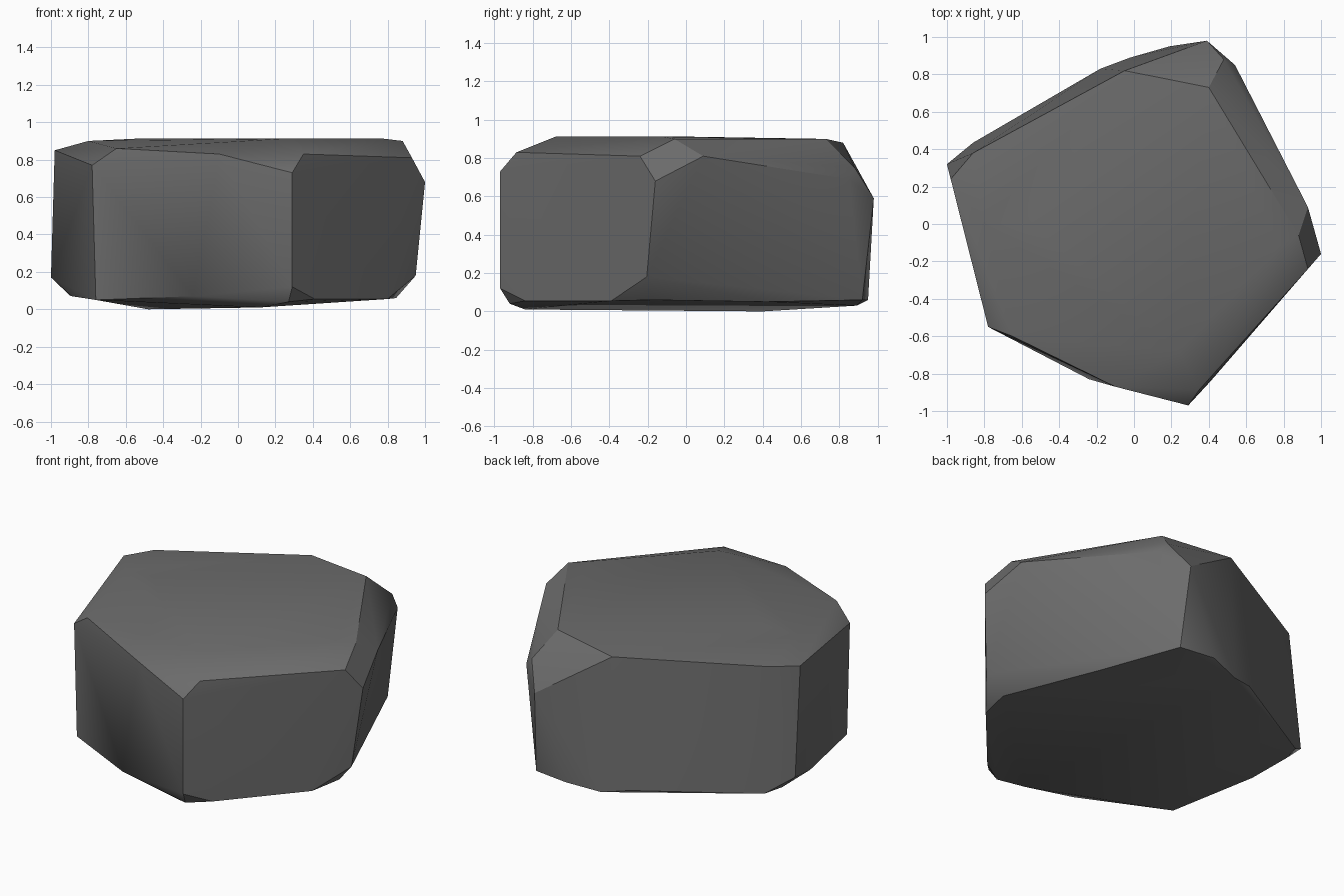
import bpy, bmesh, math

if "Cube" in bpy.data.objects:
    bpy.data.objects.remove(bpy.data.objects["Cube"])

# Corner points of the rock, by region; the convex hull makes the facets
upper = [(-.98, .24, .85), (-.86, .38, .865), (-.05, .82, .88), (.40, .73, .90),
         (.88, -.06, .90), (.78, -.12, .912), (.24, -.68, .912), (-.55, .0, .912),
         (-.80, .0, .90), (-.65, -.60, .86), (-.10, -.87, .83), (.35, -.885, .83),
         (.93, -.24, .81), (.93, .09, .81)]
sides = [(-.78, -.55, .77), (.29, -.97, .73), (1.0, -.16, .68), (.54, .85, .69),
         (.48, .88, .75), (.39, .98, .59), (-1.0, .32, .17), (.95, -.205, .18),
         (.29, -.97, .12)]
lower = [(-.76, -.55, .05), (-.24, -.83, .07), (.27, -.92, .04), (.41, -.84, .055),
         (.80, -.39, .055), (.845, -.18, .06), (.62, .42, .05), (.42, .92, .06),
         (.19, .95, .06), (-.02, .89, .03), (-.18, .83, .06), (-.86, .435, .07),
         (-.90, .31, .075), (-.89, .01, .07), (.12, -.84, .01), (-.48, .40, .0)]

bm = bmesh.new()
for p in upper + sides + lower:
    bm.verts.new(p)
res = bmesh.ops.convex_hull(bm, input=bm.verts[:])
inner = {v for v in res["geom_interior"] + res["geom_unused"]
         if isinstance(v, bmesh.types.BMVert)}
bmesh.ops.delete(bm, geom=list(inner), context='VERTS')
# Merge nearly flat triangles into facets
bmesh.ops.dissolve_limit(bm, angle_limit=math.radians(1.5),
                         verts=bm.verts[:], edges=bm.edges[:])
bmesh.ops.recalc_face_normals(bm, faces=bm.faces[:])

mesh = bpy.data.meshes.new("rock")
bm.to_mesh(mesh)
bm.free()

# One dark grey stone colour
stone = bpy.data.materials.new("dark grey stone")
stone.diffuse_color = (.15, .15, .15, 1)
stone.use_nodes = True
stone.node_tree.nodes["Principled BSDF"].inputs["Base Color"].default_value = stone.diffuse_color
mesh.materials.append(stone)

rock = bpy.data.objects.new("rock", mesh)
bpy.context.collection.objects.link(rock)
bpy.context.view_layer.objects.active = rock
rock.select_set(True)
bpy.ops.object.shade_smooth_by_angle(angle=math.radians(30))
